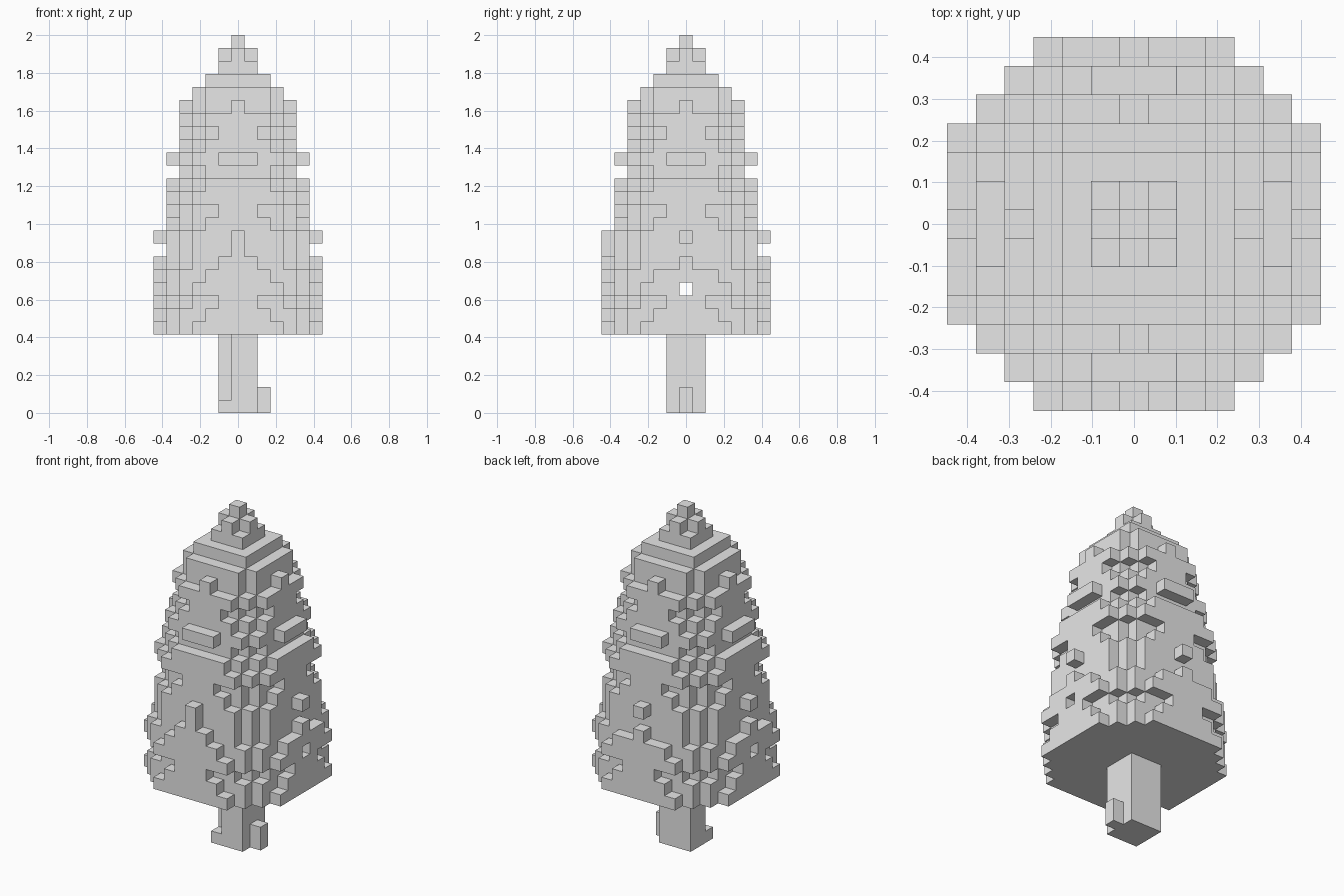
import bpy, bmesh
from mathutils import Vector

cube = bpy.data.objects.get("Cube")
if cube:
    bpy.data.objects.remove(cube, do_unlink=True)

V = 2 / 29  # block size: the tree is 29 blocks tall

grey = bpy.data.materials.new("plain_grey")
grey.use_nodes = True
grey.diffuse_color = (0.8, 0.8, 0.8, 1)
grey.node_tree.nodes["Principled BSDF"].inputs["Base Color"].default_value = (0.8, 0.8, 0.8, 1)


def build_blocks(name, cells, neighbours=frozenset()):
    """Skin a set of block cells, leaving out the faces hidden between blocks."""
    bm = bmesh.new()
    solid = cells | neighbours
    for c in sorted(cells):
        centre = Vector((c[0], c[1], c[2] + 0.5))
        for axis in range(3):
            for sign in (-1, 1):
                step = [0, 0, 0]
                step[axis] = sign
                if tuple(a + b for a, b in zip(c, step)) in solid:
                    continue
                n = Vector(step)
                u = Vector([float(i == (axis + 1) % 3) for i in range(3)])
                w = n.cross(u)
                corners = [n - u - w, n + u - w, n + u + w, n - u + w]
                bm.faces.new([bm.verts.new((centre + k / 2) * V) for k in corners])
    bmesh.ops.remove_doubles(bm, verts=bm.verts, dist=V / 100)
    bmesh.ops.dissolve_limit(bm, angle_limit=0.01, verts=bm.verts, edges=bm.edges)
    mesh = bpy.data.meshes.new(name)
    bm.to_mesh(mesh)
    bm.free()
    mesh.materials.append(grey)
    obj = bpy.data.objects.new(name, mesh)
    bpy.context.collection.objects.link(obj)


# Trunk: square post with a notched corner and a root stub
trunk = {(x, y, z) for x in (-1, 0, 1) for y in (-1, 0, 1) for z in range(6)}
trunk -= {(-1, -1, z) for z in range(1, 6)}
trunk |= {(2, 0, 0), (2, 0, 1)}

# Foliage: stacked round layers, given by squared radius from the bottom up
layers = [45, 41, 37, 45, 41, 36, 34, 36, 29, 26, 34, 29,
          20, 26, 20, 17, 20, 16, 13, 8, 2, 1, 0]
span = range(-6, 7)
foliage = {(x, y, 6 + i) for i, r2 in enumerate(layers)
           for x in span for y in span if x * x + y * y <= r2}
# Front spike, and the small tunnel running from side to side
foliage |= {(-1, -6, 11), (1, -6, 11), (0, -6, 12)}
foliage -= {(x, 0, 9) for x in span}

build_blocks("trunk", trunk, foliage)
build_blocks("foliage", foliage, trunk)
